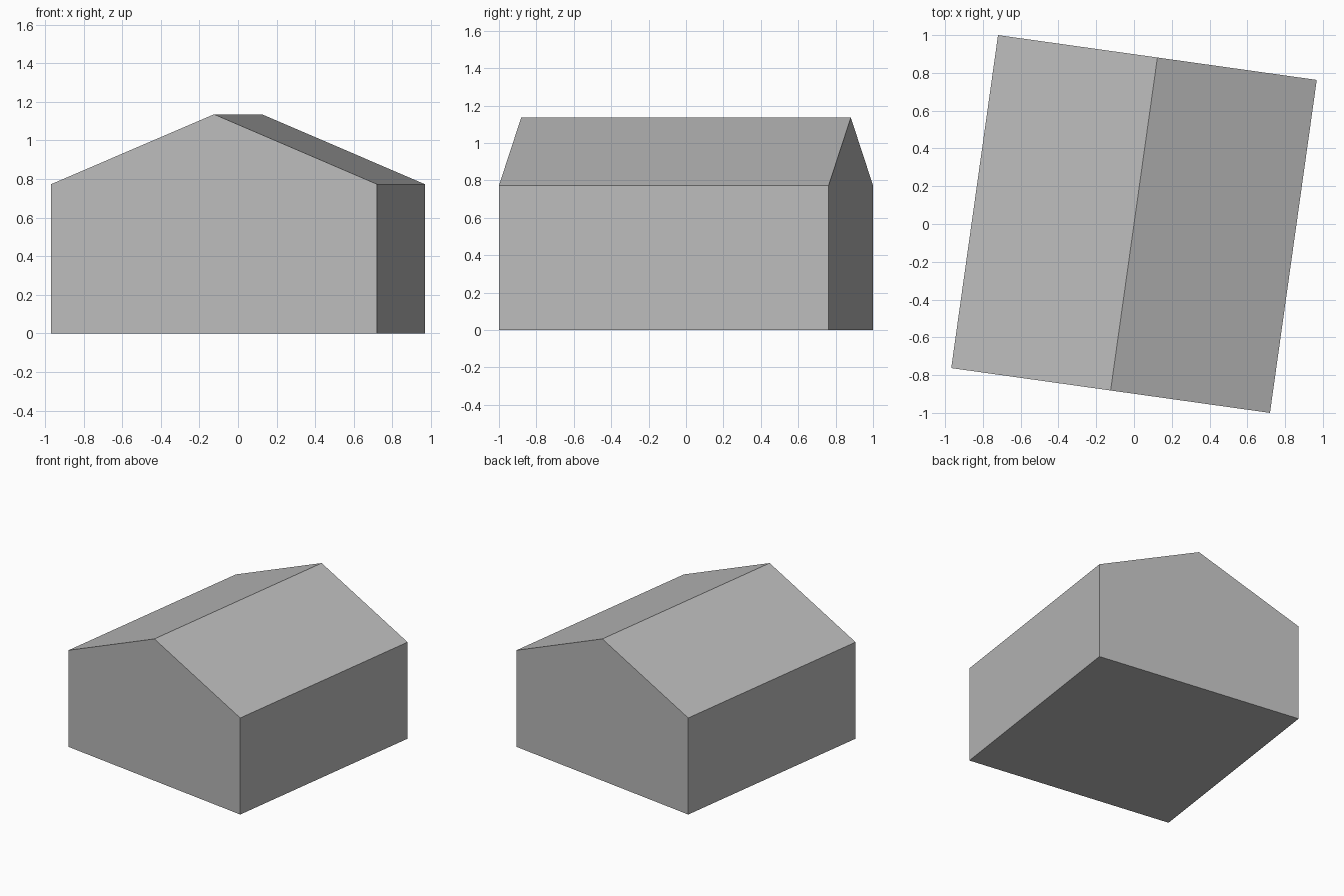
import bpy
import bmesh
from math import radians

if "Cube" in bpy.data.objects:
    bpy.data.objects.remove(bpy.data.objects["Cube"], do_unlink=True)

HALF_WIDTH, HALF_DEPTH = 0.852, 0.89
EAVE, RIDGE = 0.773, 1.135


def make_material(name, colour):
    mat = bpy.data.materials.new(name)
    mat.use_nodes = True
    mat.diffuse_color = colour
    mat.node_tree.nodes["Principled BSDF"].inputs["Base Color"].default_value = colour
    return mat


# Gabled house: the end-wall profile extruded from front to back
profile = [(-HALF_WIDTH, 0), (HALF_WIDTH, 0), (HALF_WIDTH, EAVE),
           (0, RIDGE), (-HALF_WIDTH, EAVE)]
bm = bmesh.new()
gable = bm.faces.new([bm.verts.new((x, -HALF_DEPTH, z)) for x, z in profile])
result = bmesh.ops.extrude_face_region(bm, geom=[gable], use_keep_orig=True)
back = [v for v in result["geom"] if isinstance(v, bmesh.types.BMVert)]
bmesh.ops.translate(bm, verts=back, vec=(0, 2 * HALF_DEPTH, 0))
bmesh.ops.recalc_face_normals(bm, faces=bm.faces)

mesh = bpy.data.meshes.new("house")
bm.to_mesh(mesh)
bm.free()
mesh.materials.append(make_material("light grey", (0.5, 0.5, 0.5, 1)))
house = bpy.data.objects.new("house", mesh)
bpy.context.collection.objects.link(house)

# The house stands slightly turned on its plot
house.rotation_euler.z = radians(-8)
